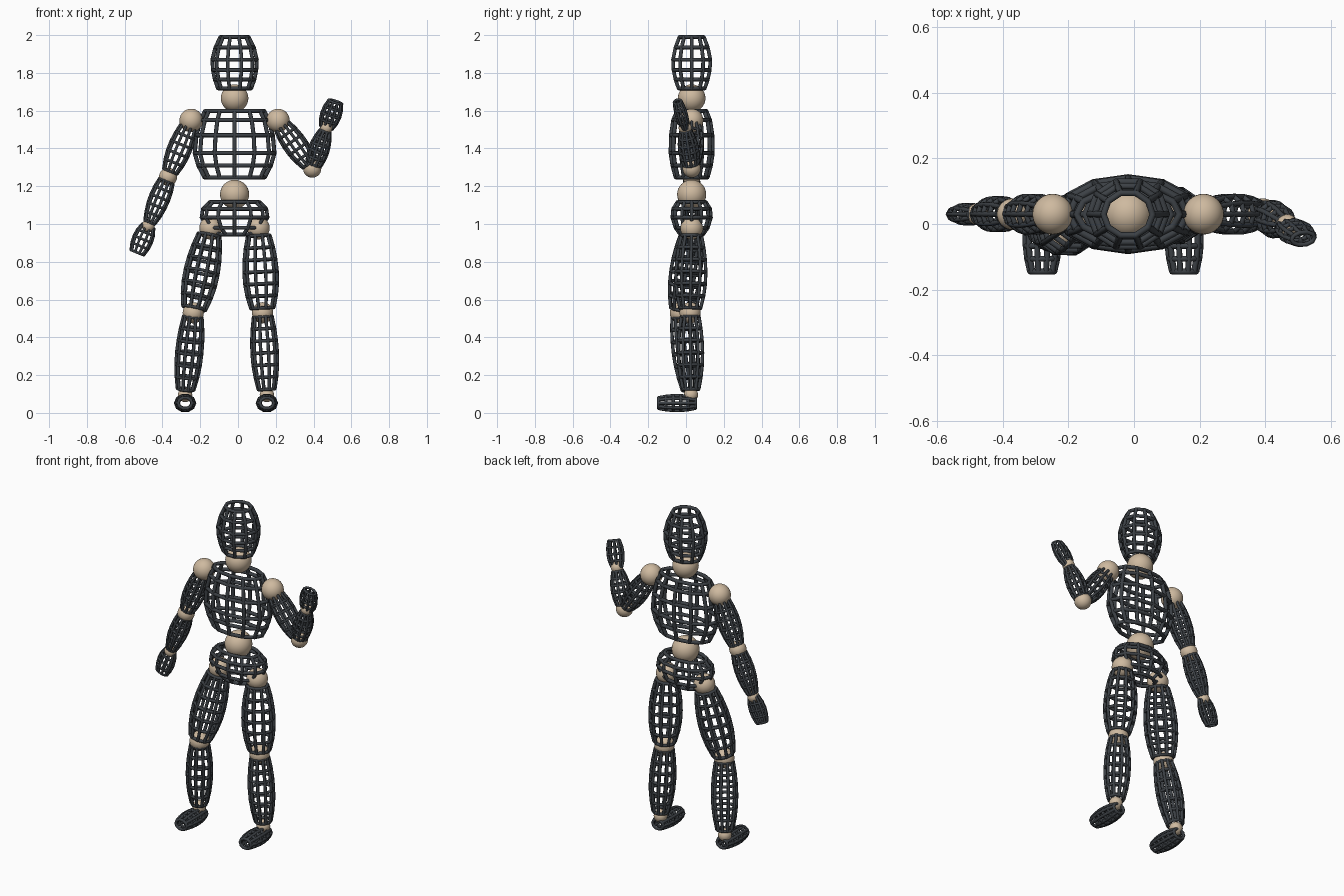
import bpy, math
from mathutils import Vector

if "Cube" in bpy.data.objects:
    bpy.data.objects.remove(bpy.data.objects["Cube"])


def material(name, rgb):
    m = bpy.data.materials.new(name)
    m.diffuse_color = (*rgb, 1)
    m.use_nodes = True
    m.node_tree.nodes["Principled BSDF"].inputs["Base Color"].default_value = m.diffuse_color
    return m


WIRE = material("dark_wire", (0.045, 0.052, 0.06))
WOOD = material("pale_wood", (0.62, 0.49, 0.35))


def ball(name, pos, r):
    bpy.ops.mesh.primitive_uv_sphere_add(segments=32, ring_count=16, radius=r, location=pos)
    ob = bpy.context.object
    ob.name = name
    ob.data.materials.append(WOOD)
    bpy.ops.object.shade_smooth()


def cage(name, a, b, profile, sides=10, tube=0.008):
    """Rings and ribs of round wire from a to b; profile rows: (t, half width, half depth)."""
    a, b = Vector(a), Vector(b)
    d = (b - a).normalized()
    u = Vector((1, 0, 0))
    u = (u - d * u.dot(d)).normalized()
    v = d.cross(u)
    rings = []
    for t, w, h in profile:
        c = a.lerp(b, t)
        angles = [2 * math.pi * k / sides for k in range(sides)]
        rings.append([c + u * (w - tube) * math.cos(q) + v * (h - tube) * math.sin(q)
                      for q in angles])
    curve = bpy.data.curves.new(name, 'CURVE')
    curve.dimensions = '3D'
    curve.bevel_depth = tube
    curve.bevel_resolution = 2
    curve.use_fill_caps = True
    ribs = [list(r) for r in zip(*rings)]
    for pts, closed in [(r, True) for r in rings] + [(r, False) for r in ribs]:
        s = curve.splines.new('POLY')
        s.points.add(len(pts) - 1)
        for p, co in zip(s.points, pts):
            p.co = (*co, 1)
        s.use_cyclic_u = closed
    # turn the wire curves into a mesh object
    tmp = bpy.data.objects.new(name + "_tmp", curve)
    bpy.context.collection.objects.link(tmp)
    dg = bpy.context.evaluated_depsgraph_get()
    mesh = bpy.data.meshes.new_from_object(tmp.evaluated_get(dg))
    bpy.data.objects.remove(tmp)
    ob = bpy.data.objects.new(name, mesh)
    bpy.context.collection.objects.link(ob)
    mesh.materials.clear()
    mesh.materials.append(WIRE)
    bpy.ops.object.select_all(action='DESELECT')
    ob.select_set(True)
    bpy.context.view_layer.objects.active = ob
    bpy.ops.object.shade_smooth_by_angle(angle=math.radians(50))


def barrel(r0, rmid, r1, n=6, flat=1.0, peak=0.5):
    """Bulging profile with n rings, widest at t = peak."""
    rows = []
    for i in range(n):
        t = i / (n - 1)
        end, k = (r0, (peak - t) / peak) if t < peak else (r1, (t - peak) / (1 - peak))
        r = rmid + (end - rmid) * k * k
        rows.append((t, r, r * flat))
    return rows


def torso(name, rows, sides, tube):
    z0, z1 = rows[0][0], rows[-1][0]
    cage(name, (CX, CY, z0), (CX, CY, z1),
         [((z - z0) / (z1 - z0), w, h) for z, w, h in rows], sides, tube)


CX, CY = -0.018, 0.03

# head, chest and pelvis
torso("head", [(1.718, 0.098, 0.083), (1.765, 0.115, 0.1), (1.815, 0.125, 0.111),
               (1.87, 0.128, 0.114), (1.935, 0.112, 0.1), (1.99, 0.085, 0.078)], 10, 0.01)
torso("chest", [(1.247, 0.17, 0.095), (1.31, 0.203, 0.112), (1.375, 0.222, 0.122),
                (1.47, 0.213, 0.12), (1.55, 0.192, 0.108), (1.598, 0.168, 0.088)], 12, 0.011)
torso("pelvis", [(0.945, 0.105, 0.07), (0.98, 0.152, 0.095), (1.035, 0.185, 0.112),
                 (1.08, 0.178, 0.108), (1.116, 0.142, 0.085)], 12, 0.01)
ball("neck_joint", (CX, CY, 1.666), 0.073)
ball("waist_joint", (CX, CY, 1.157), 0.077)

# limbs, joint positions for each side
arms = {
    "left": ((-0.248, CY, 1.548), (-0.37, CY, 1.25), (-0.475, CY, 0.99), (-0.535, CY, 0.845)),
    "right": ((0.212, CY, 1.548), (0.393, CY, 1.293), (0.468, -0.005, 1.51), (0.517, -0.045, 1.65)),
}
legs = {
    "left": ((-0.145, CY, 0.978), (-0.237, -0.03, 0.53), (-0.28, 0.026, 0.095)),
    "right": ((0.108, CY, 0.978), (0.13, 0.022, 0.53), (0.153, 0.026, 0.095)),
}


def between(a, b, gap_a, gap_b):
    a, b = Vector(a), Vector(b)
    d = (b - a).normalized()
    return a + d * gap_a, b - d * gap_b


for side, (shoulder, elbow, wrist, tip) in arms.items():
    ball(side + "_shoulder_joint", shoulder, 0.062)
    ball(side + "_elbow_joint", elbow, 0.048)
    ball(side + "_wrist_joint", wrist, 0.034)
    cage(side + "_upper_arm", *between(shoulder, elbow, 0.035, 0.03),
         barrel(0.05, 0.066, 0.046, 6))
    cage(side + "_forearm", *between(elbow, wrist, 0.025, 0.02),
         barrel(0.047, 0.058, 0.036, 6, peak=0.4))
    cage(side + "_hand", *between(wrist, tip, 0.0, 0.004),
         barrel(0.04, 0.058, 0.044, 5, 0.62), 10, 0.007)

for side, (hip, knee, ankle) in legs.items():
    ball(side + "_hip_joint", hip, 0.06)
    ball(side + "_knee_joint", knee, 0.056)
    ball(side + "_ankle_joint", ankle, 0.038)
    cage(side + "_thigh", *between(hip, knee, 0.04, 0.025),
         barrel(0.068, 0.097, 0.07, 7, 0.95, 0.55), 10, 0.009)
    cage(side + "_shin", *between(knee, ankle, 0.02, 0.03),
         barrel(0.058, 0.076, 0.053, 7, 1.0, 0.5), 10, 0.009)
    # foot lies flat, pointing forward
    x = ankle[0]
    cage(side + "_foot", (x, 0.05, 0.052), (x, -0.145, 0.052),
         barrel(0.045, 0.06, 0.046, 6, 0.84), 10, 0.009)
